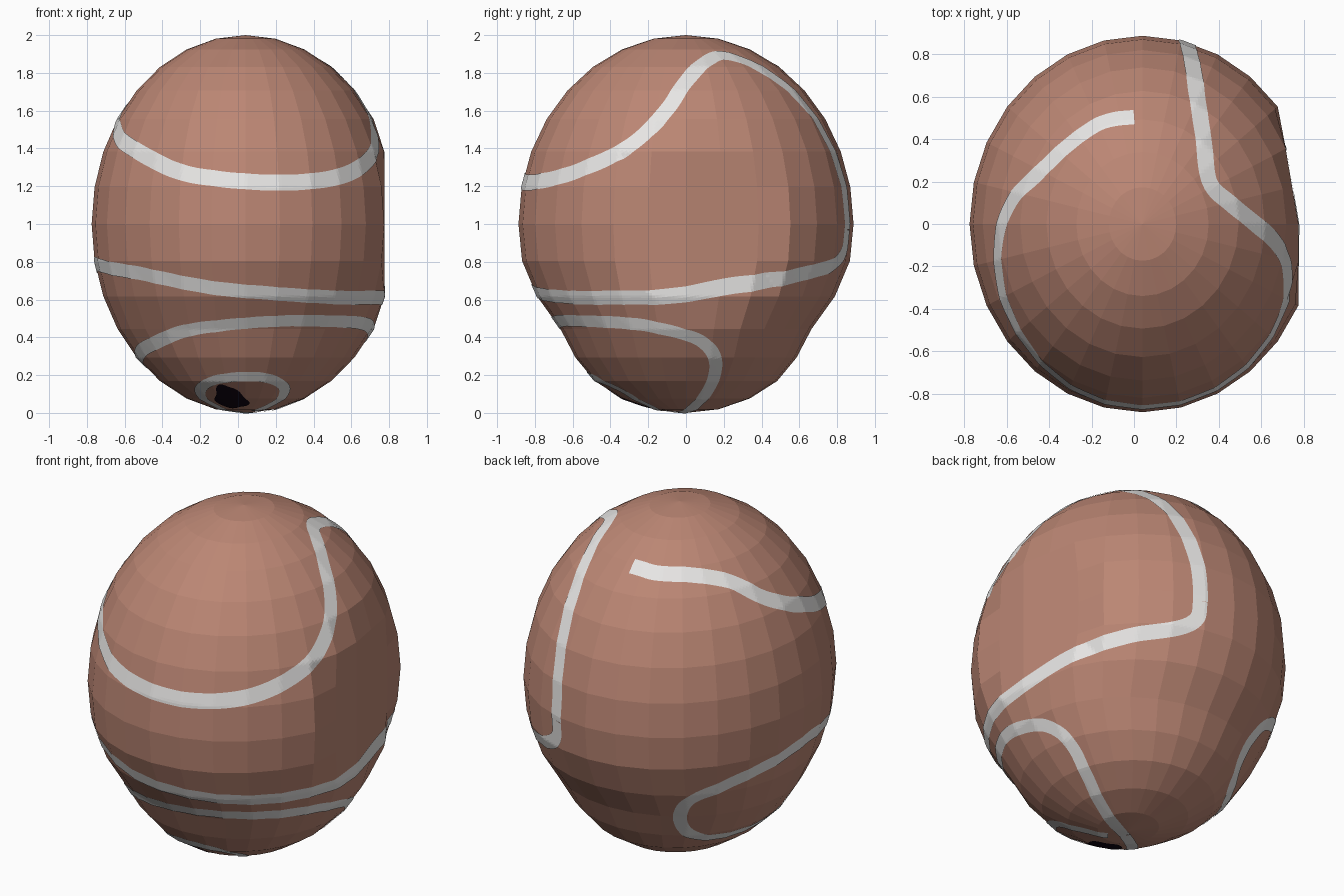
import bpy, bmesh, math
from mathutils import Vector
from mathutils.bvhtree import BVHTree

if "Cube" in bpy.data.objects:
    bpy.data.objects.remove(bpy.data.objects["Cube"])

CENTRE = Vector((0.04, 0, 1))
LIFT = 0.004


def material(name, rgb):
    m = bpy.data.materials.new(name)
    m.diffuse_color = (*rgb, 1)
    m.use_nodes = True
    m.node_tree.nodes["Principled BSDF"].inputs["Base Color"].default_value = m.diffuse_color
    return m


def add_object(name, bm, mat):
    me = bpy.data.meshes.new(name)
    bm.to_mesh(me)
    ob = bpy.data.objects.new(name, me)
    bpy.context.collection.objects.link(ob)
    me.materials.append(mat)
    return ob


clay = material("clay brown", (0.50, 0.24, 0.175))
white = material("off white", (0.80, 0.79, 0.78))
black = material("near black", (0.006, 0.002, 0.007))

# Faceted egg body: flattened on its right side, pinched low at front and back
body = bmesh.new()
bmesh.ops.create_uvsphere(body, u_segments=28, v_segments=16, radius=1)
for v in body.verts:
    x, y, z = v.co.x * 0.815 + 0.04, v.co.y * 0.887, v.co.z + 1
    y *= 1 - 0.1 * math.exp(-((z - 0.42) / 0.2) ** 2)
    x = min(x, 0.775 - 0.17 * max(0, y))
    v.co = (x, y, z)
body.normal_update()
add_object("body", body, clay)
tree = BVHTree.FromBMesh(body)


def project(p):
    """Drop a point radially on to the body, lifted slightly."""
    d = (p - CENTRE).normalized()
    hit = tree.ray_cast(CENTRE, d)[0]
    return hit + d * LIFT


def spline(points, step=0.016):
    """Smooth curve through the points, projected on the body."""
    p = [project(Vector(q)) for q in points]
    p = [p[0] * 2 - p[1]] + p + [p[-1] * 2 - p[-2]]
    out = []
    for a, b, c, d in zip(p, p[1:], p[2:], p[3:]):
        n = max(2, int((c - b).length / step))
        for k in range(n):
            t = k / n
            out.append(0.5 * (2 * b + (c - a) * t + (2 * a - 5 * b + 4 * c - d) * t * t
                              + (3 * b - a - 3 * c + d) * t ** 3))
    return [project(q) for q in out + [p[-2]]]


def ribbon(name, points, w0, w1, across=6):
    path = spline(points)
    bm, rows, n = bmesh.new(), [], len(path)
    for i, p in enumerate(path):
        t = path[min(i + 2, n - 1)] - path[max(i - 2, 0)]
        d = p - CENTRE
        normal = Vector((d.x / 0.664, d.y / 0.787, d.z)).normalized()
        side = t.cross(normal).normalized()
        w = w0 + (w1 - w0) * i / (n - 1)
        rows.append([bm.verts.new(project(p + side * w * (j / across - 0.5)))
                     for j in range(across + 1)])
    for r, s in zip(rows, rows[1:]):
        for j in range(across):
            bm.faces.new((r[j], r[j + 1], s[j + 1], s[j]))
    return add_object(name, bm, white)


# Upper stripe: back of crown, round the front, over the right and down the back
ribbon("upper_stripe", [
    (0, .505, 1.82), (-.15, .48, 1.81), (-.3, .38, 1.80), (-.45, .24, 1.75),
    (-.57, .12, 1.65), (-.63, -.02, 1.57), (-.645, -.17, 1.51), (-.6, -.38, 1.43),
    (-.35, -.72, 1.29), (-.1, -.85, 1.24), (.2, -.85, 1.22), (.45, -.74, 1.235),
    (.61, -.57, 1.28), (.69, -.35, 1.36), (.705, -.2, 1.48), (.67, -.09, 1.62),
    (.57, 0, 1.75), (.45, .1, 1.855), (.355, .2, 1.89), (.325, .4, 1.81),
    (.295, .6, 1.65), (.265, .75, 1.38), (.25, .83, 1.15), (.25, .85, .97)], .088, .085)

# Lower stripe: round right and front, hairpin on the left, back round to the base
ribbon("lower_stripe", [
    (.25, .85, .97), (.265, .84, .86), (.36, .77, .79), (.55, .6, .745),
    (.71, .3, .69), (.75, 0, .64), (.71, -.35, .61), (.5, -.65, .60),
    (.2, -.8, .62), (-.1, -.81, .65), (-.4, -.69, .71), (-.6, -.5, .75),
    (-.74, -.1, .79), (-.73, .17, .75), (-.63, .41, .69), (-.46, .58, .59),
    (-.37, .58, .46), (-.34, .5, .33), (-.38, .37, .255), (-.48, .14, .25),
    (-.53, -.12, .29), (-.49, -.33, .34), (-.3, -.6, .41), (0, -.7, .46),
    (.3, -.66, .48), (.55, -.48, .48), (.68, -.24, .47), (.69, 0, .42),
    (.65, .12, .34), (.57, .16, .25), (.44, .13, .16), (.28, .06, .07),
    (.14, 0, .02), (.02, -.05, .005)], .083, .07)

# Loop of stripe curling round the dark spot
ribbon("base_loop", [
    (.02, -.05, .005), (-.1, -.14, .02), (-.2, -.27, .08), (-.185, -.39, .13),
    (-.1, -.47, .175), (.03, -.5, .2), (.15, -.48, .19), (.235, -.40, .15),
    (.24, -.3, .1), (.17, -.2, .05), (.08, -.12, .02)], .065, .06)

# Dark irregular spot under the front
bm = bmesh.new()
middle = bm.verts.new(project(Vector((-.04, -.31, .07))))
rings = []
for k in range(1, 9):
    ring = []
    for i in range(40):
        a = math.tau * i / 40
        r = k / 8 * (1 + 0.1 * math.sin(3 * a + 1) + 0.06 * math.sin(5 * a))
        y = -.31 + .125 * r * math.sin(a)
        x = -.04 + .088 * r * math.cos(a) - 0.2 * (y + .31)* -0.5
        z = 1 - math.sqrt(max(0, 1 - ((x - .04) / .815) ** 2 - (y / .885) ** 2))
        ring.append(bm.verts.new(project(Vector((x, y, z)))))
    rings.append(ring)
for i in range(40):
    j = (i + 1) % 40
    bm.faces.new((middle, rings[0][j], rings[0][i]))
    for a, b in zip(rings, rings[1:]):
        bm.faces.new((a[i], a[j], b[j], b[i]))
add_object("dark_spot", bm, black)
body.free()
